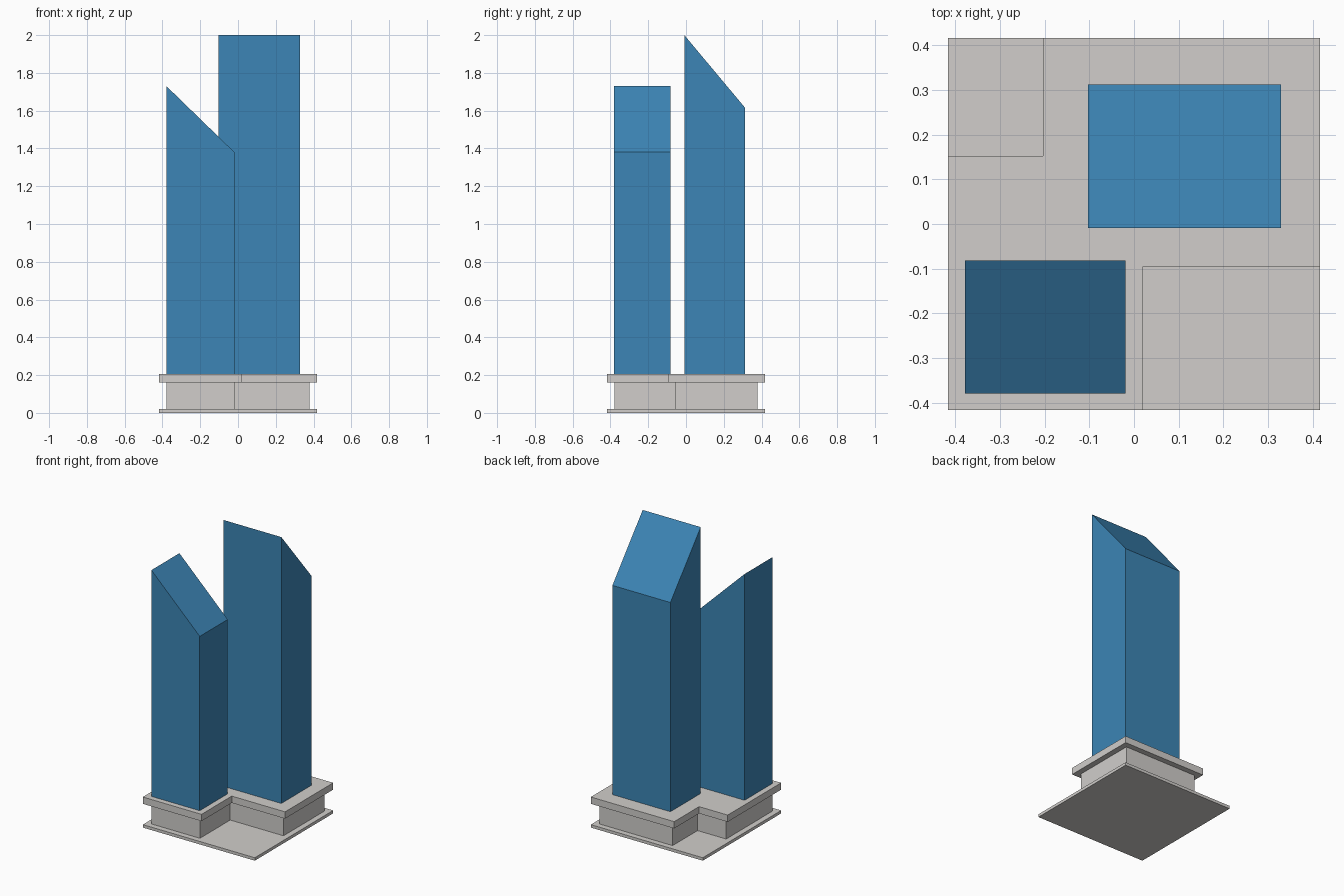
import bpy, bmesh

if "Cube" in bpy.data.objects:
    bpy.data.objects.remove(bpy.data.objects["Cube"])


def material(name, rgb):
    m = bpy.data.materials.new(name)
    m.diffuse_color = (*rgb, 1)
    m.use_nodes = True
    m.node_tree.nodes["Principled BSDF"].inputs["Base Color"].default_value = m.diffuse_color
    return m


stone = material("light grey stone", (0.635, 0.617, 0.597))
glass = material("blue glass", (0.045, 0.235, 0.465))


def prism(name, outline, z0, z1, mat, top=None):
    """Extrude an outline; top(x, y) optionally gives a sloped roof height."""
    bm = bmesh.new()
    low = [bm.verts.new((x, y, z0)) for x, y in outline]
    high = [bm.verts.new((x, y, top(x, y) if top else z1)) for x, y in outline]
    bm.faces.new(low[::-1])
    bm.faces.new(high)
    n = len(outline)
    for i in range(n):
        j = (i + 1) % n
        bm.faces.new((low[i], low[j], high[j], high[i]))
    bmesh.ops.recalc_face_normals(bm, faces=bm.faces)
    mesh = bpy.data.meshes.new(name)
    bm.to_mesh(mesh)
    bm.free()
    mesh.materials.append(mat)
    ob = bpy.data.objects.new(name, mesh)
    bpy.context.collection.objects.link(ob)
    return ob


def rect(x0, x1, y0, y1):
    return [(x0, y0), (x1, y0), (x1, y1), (x0, y1)]


def stepped(d):
    """Square with front-right and back-left corners notched, inset by d."""
    e = 0.417 - d
    xr, yr = 0.02 - d, -0.095 + d
    xl, yl = -0.204 + d, 0.152 - d
    return [(-e, -e), (xr, -e), (xr, yr), (e, yr),
            (e, e), (xl, e), (xl, yl), (-e, yl)]


# Ground plate, recessed podium and overhanging podium roof
prism("base_plate", rect(-0.417, 0.417, -0.417, 0.417), 0, 0.02, stone)
prism("podium_walls", stepped(0.038), 0.02, 0.16, stone)
prism("podium_roof", stepped(0), 0.16, 0.206, stone)

# Front tower, roof sloping down to the right
ax, bx = -0.379, -0.019
prism("front_tower", rect(ax, bx, -0.38, -0.082), 0.206, 0, glass,
      lambda x, y: 1.73 + (1.38 - 1.73) * (x - ax) / (bx - ax))

# Back tower, roof sloping down to the back
ay, by = -0.009, 0.313
prism("back_tower", rect(-0.103, 0.329, ay, by), 0.206, 0, glass,
      lambda x, y: 2.0 + (1.615 - 2.0) * (y - ay) / (by - ay))
